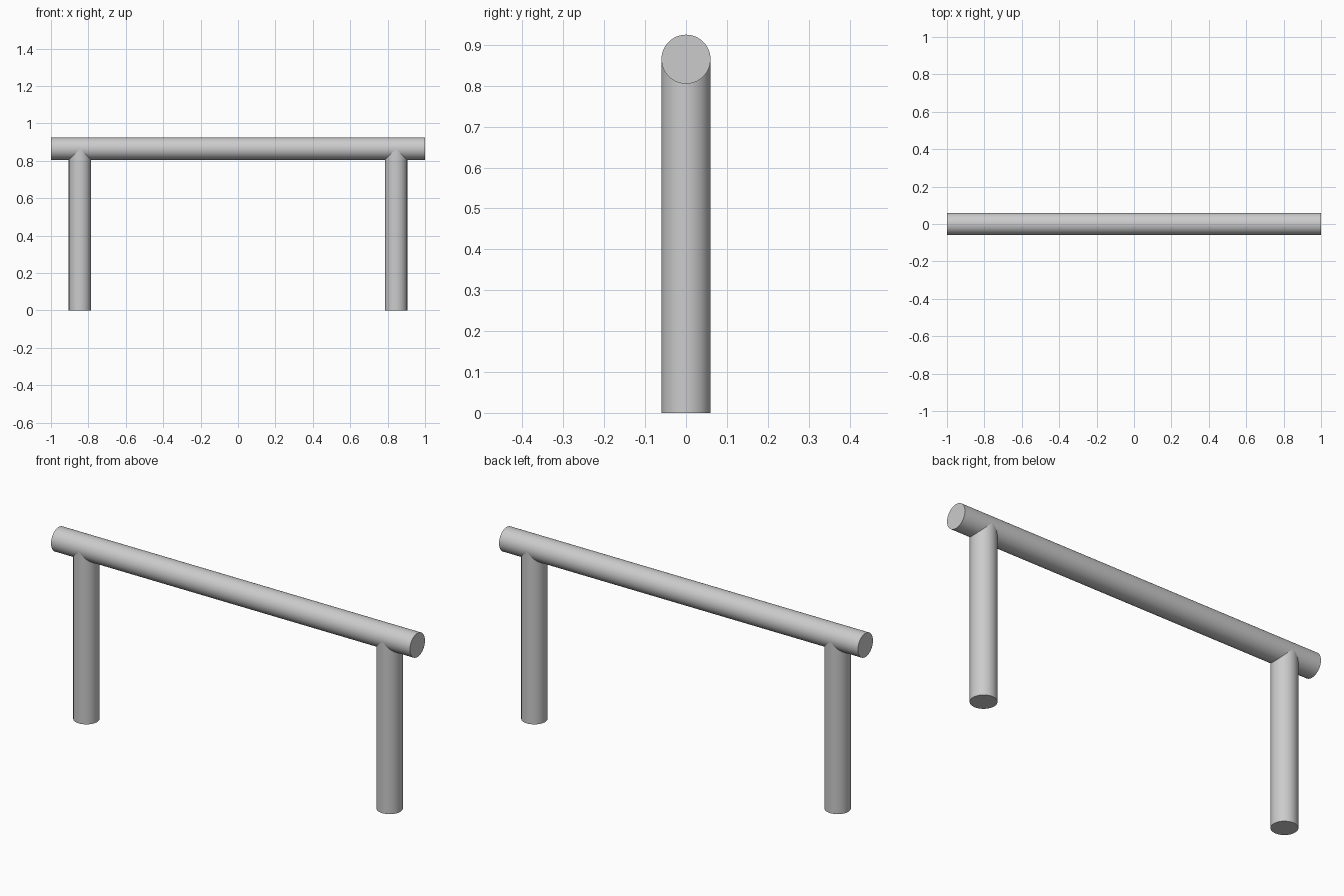
import bpy
import math

if "Cube" in bpy.data.objects:
    bpy.data.objects.remove(bpy.data.objects["Cube"])

RADIUS = 0.06
RAIL_Z = 0.865
POST_X = 0.845


def tube(name, length, location, rotation=(0, 0, 0)):
    bpy.ops.mesh.primitive_cylinder_add(vertices=64, radius=RADIUS, depth=length,
                                        location=location, rotation=rotation)
    obj = bpy.context.object
    obj.name = name
    bpy.ops.object.shade_smooth_by_angle(angle=math.radians(30))
    return obj


# Horizontal rail
tube("top_rail", 2.0, (0, 0, RAIL_Z), (0, math.pi / 2, 0))

# Upright posts, ending on the rail's axis
for side, name in ((-1, "left_post"), (1, "right_post")):
    tube(name, RAIL_Z, (side * POST_X, 0, RAIL_Z / 2))
